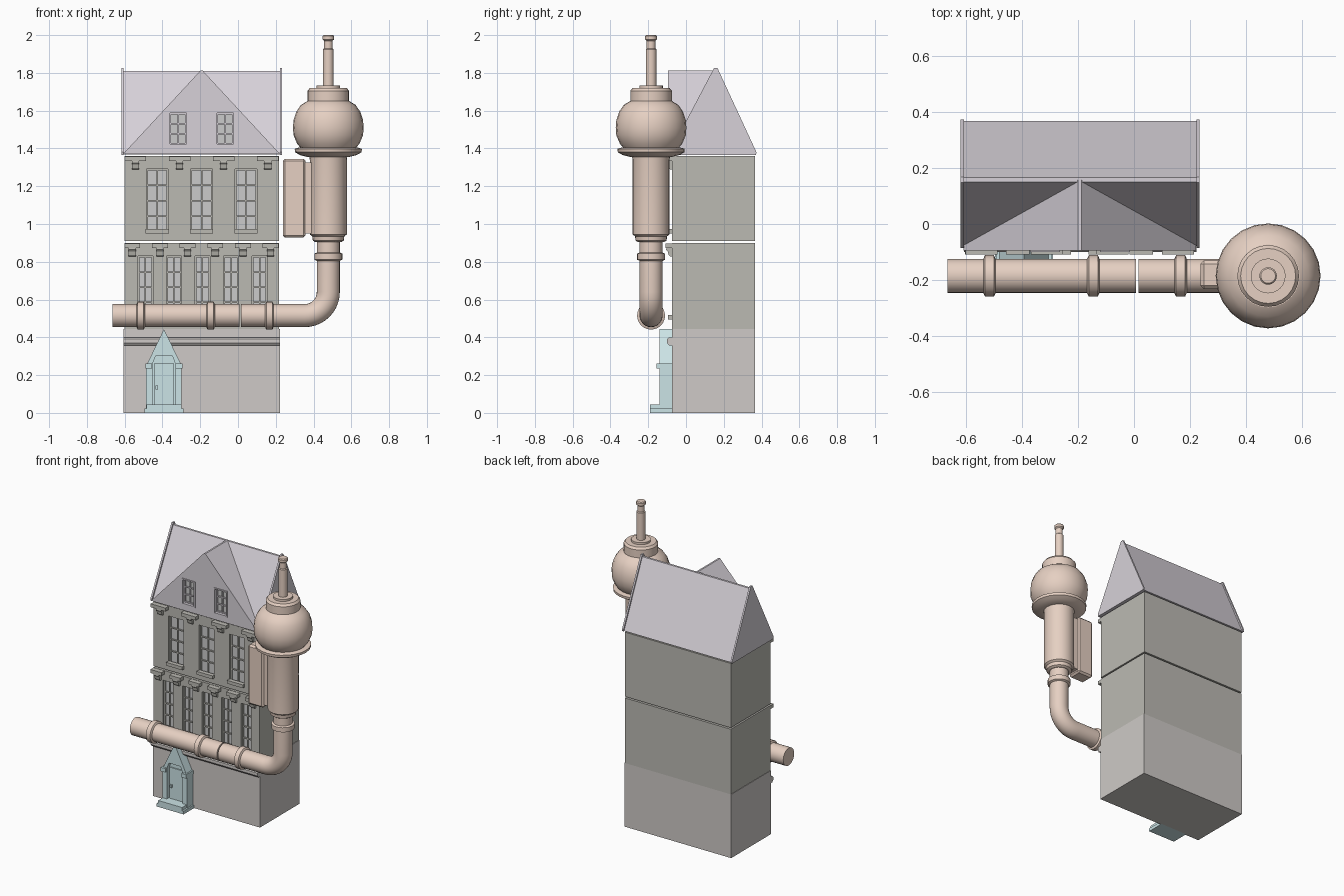
import bpy, bmesh
from math import sin, cos, pi, radians

if "Cube" in bpy.data.objects:
    bpy.data.objects.remove(bpy.data.objects["Cube"])

def material(name, rgb):
    m = bpy.data.materials.new(name)
    m.diffuse_color = (*rgb, 1)
    m.use_nodes = True
    m.node_tree.nodes["Principled BSDF"].inputs["Base Color"].default_value = m.diffuse_color
    return m

STONE = material("dark_stone", (0.50, 0.49, 0.45))
BASE = material("pale_stone", (0.62, 0.59, 0.57))
ROOF = material("roof", (0.68, 0.64, 0.69))
COPPER = material("copper", (0.79, 0.63, 0.54))
TEAL = material("teal", (0.60, 0.77, 0.79))
GLASS = material("glass", (0.68, 0.69, 0.69))

def finish(name, bm, mat, smooth=False):
    bmesh.ops.recalc_face_normals(bm, faces=bm.faces)
    me = bpy.data.meshes.new(name)
    bm.to_mesh(me)
    bm.free()
    me.materials.append(mat)
    ob = bpy.data.objects.new(name, me)
    bpy.context.collection.objects.link(ob)
    bpy.ops.object.select_all(action='DESELECT')
    ob.select_set(True)
    bpy.context.view_layer.objects.active = ob
    if smooth:
        bpy.ops.object.shade_smooth_by_angle(angle=radians(30))
    return ob

def boxes(name, items, mat):
    """items: (x0, x1, y0, y1, z0, z1)"""
    bm = bmesh.new()
    for x0, x1, y0, y1, z0, z1 in items:
        for v in bmesh.ops.create_cube(bm, size=1)["verts"]:
            v.co = (x0 if v.co.x < 0 else x1, y0 if v.co.y < 0 else y1, z0 if v.co.z < 0 else z1)
    return finish(name, bm, mat)

def prisms(name, items, mat, axis):
    """items: (profile, a, b); profile is (y, z) for axis x, (x, z) for axis y"""
    bm = bmesh.new()
    for pts, a, b in items:
        place = (lambda p, t: (t, p[0], p[1])) if axis == 'x' else (lambda p, t: (p[0], t, p[1]))
        ends = [[bm.verts.new(place(p, t)) for p in pts] for t in (a, b)]
        for e in ends:
            bm.faces.new(e)
        for i in range(len(pts)):
            j = (i + 1) % len(pts)
            bm.faces.new((ends[0][i], ends[0][j], ends[1][j], ends[1][i]))
    return finish(name, bm, mat)

def cut(ob, cutter):
    m = ob.modifiers.new("cut", 'BOOLEAN')
    m.operation, m.solver, m.object = 'DIFFERENCE', 'EXACT', cutter
    bpy.context.view_layer.objects.active = ob
    bpy.ops.object.modifier_apply(modifier=m.name)
    bpy.data.objects.remove(cutter, do_unlink=True)

PX, PY, PZ = 0.478, -0.185, 0.515   # pipe axes

def loft(name, rings, n=24):
    """rings: (x, z, heading, radius) in the plane y = PY"""
    bm = bmesh.new()
    loops = [[bm.verts.new((x - sin(h) * r * sin(t), PY + r * cos(t), z + cos(h) * r * sin(t)))
              for t in (2 * pi * k / n for k in range(n))] for x, z, h, r in rings]
    for a, b in zip(loops, loops[1:]):
        for i in range(n):
            j = (i + 1) % n
            bm.faces.new((a[i], a[j], b[j], b[i]))
    bm.faces.new(loops[0])
    bm.faces.new(loops[-1])
    return finish(name, bm, COPPER, True)

X0, X1, YF, YB = -0.605, 0.222, -0.074, 0.365

# ground floor with rounded string course
boxes("ground_floor", [(X0, X1, YF, YB, 0, 0.445)], BASE)
course = [(-0.07, 0.40), (-0.09, 0.40), (-0.10, 0.39), (-0.10, 0.37), (-0.09, 0.357), (-0.07, 0.357)]
prisms("string_course", [(course, X0, X1)], BASE, 'x')

def windows(name, wall, centres, w, z0, z1, front, rows, mat):
    h, d = w / 2, front + 0.03
    cut(wall, boxes("cutter", [(c - h, c + h, front - 0.1, d, z0, z1) for c in centres], GLASS))
    boxes(name + "_panes", [(c - h, c + h, d - 0.006, d + 0.004, z0, z1) for c in centres], GLASS)
    bars = []
    for c in centres:
        y = (d - 0.014, d)
        bars += [(c + s - 0.004, c + s + 0.004, *y, z0, z1) for s in (-h + .004, 0, h - .004)]
        for k in range(rows + 1):
            z = z0 + 0.004 + (z1 - z0 - 0.008) * k / rows
            bars.append((c - h, c + h, *y, z - 0.004, z + 0.004))
    boxes(name + "_bars", bars, mat)

def floor(name, z0, z1, win, ww, wz0, wz1, brackets, bw):
    wall = boxes(name + "_wall", [(X0 + 0.003, X1 - 0.004, YF, YB, z0, z1)], STONE)
    windows(name + "_window", wall, win, ww, wz0, wz1, YF, 4, STONE)
    boxes(name + "_sills", [(c - ww / 2 - 0.004, c + ww / 2 + 0.004, -0.094, YF + 0.01, wz0 - 0.005, wz0 + 0.018)
                            for c in win], STONE)
    # scrolled brackets under the eaves
    boxes(name + "_bracket_caps", [(c - bw / 2, c + bw / 2, -0.108, YF + 0.01, z1 - 0.026, z1 - 0.002)
                                   for c in brackets], STONE)
    t = z1 - 0.024
    scroll = [(-0.07, t), (-0.103, t), (-0.105, t - 0.012), (-0.096, t - 0.022), (-0.092, t - 0.04),
              (-0.084, t - 0.048), (-0.07, t - 0.048)]
    prisms(name + "_bracket_scrolls", [(scroll, c - 0.019, c + 0.019) for c in brackets], STONE, 'x')

floor("middle_floor", 0.445, 0.90, [-0.49 + 0.151 * i for i in range(5)], 0.08, 0.50, 0.83,
      [-0.56 + 0.1465 * i for i in range(6)], 0.084)
floor("upper_floor", 0.91, 1.36, [-0.428 + 0.235 * i for i in range(3)], 0.115, 0.955, 1.29,
      [-0.543 + 0.2335 * i for i in range(4)], 0.114)

# main roof, raised verges and front gable
roof = [(-0.078, 1.368), (0.150, 1.81), (0.165, 1.81), (0.367, 1.368)]
prisms("main_roof", [(roof, X0 - 0.004, X1 + 0.004)], ROOF, 'x')
verge = [(-0.084, 1.366), (-0.086, 1.38), (0.148, 1.825), (0.167, 1.825), (0.373, 1.38), (0.371, 1.366)]
prisms("roof_verges", [(verge, -0.618, -0.606), (verge, 0.222, 0.234)], ROOF, 'x')
GX = -0.193
gable = prisms("front_gable", [([(GX - 0.414, 1.372), (GX - 0.006, 1.812), (GX + 0.006, 1.812),
                                 (GX + 0.414, 1.372)], -0.094, 0.157)], ROOF, 'y')
gw = [-0.317, -0.068]
windows("gable_window", gable, gw, 0.09, 1.422, 1.588, -0.094, 3, ROOF)
boxes("gable_window_frames", [f for c in gw for f in (
    (c - 0.053, c - 0.044, -0.1, -0.09, 1.415, 1.595), (c + 0.044, c + 0.053, -0.1, -0.09, 1.415, 1.595),
    (c - 0.053, c + 0.053, -0.1, -0.09, 1.587, 1.596), (c - 0.053, c + 0.053, -0.1, -0.09, 1.414, 1.423))], ROOF)

# porch with arched doorway
DX = -0.392
porch = prisms("porch", [([(DX - .094, 0), (DX - .094, .25), (DX, .443), (DX + .094, .25), (DX + .094, 0)],
                          -0.14, -0.065)], TEAL, 'y')
arch = [(DX - .06, .04), (DX - .06, .26), (DX - .045, .30), (DX + .045, .30), (DX + .06, .26), (DX + .06, .04)]
cut(porch, prisms("cutter", [(arch, -0.25, -0.112)], TEAL, 'y'))
boxes("porch_capitals", [(DX + s - 0.018, DX + s + 0.018, -0.155, -0.07, 0.235, 0.262) for s in (-0.08, 0.08)], TEAL)
boxes("door_leaf", [(DX - .052, DX + .052, -0.12, -0.10, .045, .262)], TEAL)
boxes("door_handle", [(-0.436, -0.424, -0.132, -0.11, 0.125, 0.145)], TEAL)
boxes("door_steps", [(DX - .104, DX + .104, -0.19, -0.065, 0, .022),
                     (DX - .092, DX + .092, -0.19, -0.065, .022, .045)], TEAL)

# horizontal pipe, elbow and riser with flanges
R = 0.061
def flange(c, lift=0.013):
    return [(c - 0.022, R), (c - 0.016, R + lift), (c + 0.016, R + lift), (c + 0.022, R)]

loft("long_pipe", [(x, PZ, 0, r) for x, r in
     [(-0.665, R)] + flange(-0.515) + flange(-0.145) + [(0.008, R)]])
rings = [(x, PZ, 0, r) for x, r in [(0.016, R)] + flange(0.166)]
B = 0.125
for k in range(11):
    a = -pi / 2 + k * pi / 20
    rings.append((PX - B + B * cos(a), PZ + B + B * sin(a), a + pi / 2, R))
rings += [(PX, z, pi / 2, r) for z, r in flange(0.827) + [(0.91, R)]]
loft("elbow_pipe", rings)

# tank, bulb and chimney turned on one axis
def turned(name, profile):
    loft(name, [(PX, z, pi / 2, r) for r, z in profile])

turned("tank", [(0.07, 0.905), (0.082, 0.912), (0.085, 0.935), (0.098, 0.945), (0.098, 1.34), (0.103, 1.37)])
turned("bulb_collar", [(0.11, 1.355), (0.150, 1.365), (0.176, 1.38), (0.178, 1.398), (0.155, 1.405)])
turned("bulb", [(0.14, 1.395), (0.165, 1.425), (0.184, 1.47), (0.187, 1.51), (0.184, 1.55),
                (0.169, 1.595), (0.145, 1.63), (0.112, 1.65)])
turned("bulb_cap", [(0.11, 1.64), (0.11, 1.705), (0.098, 1.72), (0.062, 1.72), (0.062, 1.734), (0.03, 1.734)])
turned("chimney", [(0.028, 1.73), (0.028, 1.925), (0.023, 1.93), (0.023, 1.97), (0.031, 1.977),
                   (0.031, 1.994), (0.026, 2.0)])

# control cabinet beside the tank
cabinet = boxes("side_cabinet", [(0.237, 0.358, -0.232, -0.130, 0.928, 1.345)], COPPER)
bev = cabinet.modifiers.new("bevel", 'BEVEL')
bev.width, bev.segments = 0.012, 1
boxes("cabinet_mount", [(0.35, 0.39, -0.222, -0.14, 0.95, 1.325)], COPPER)
